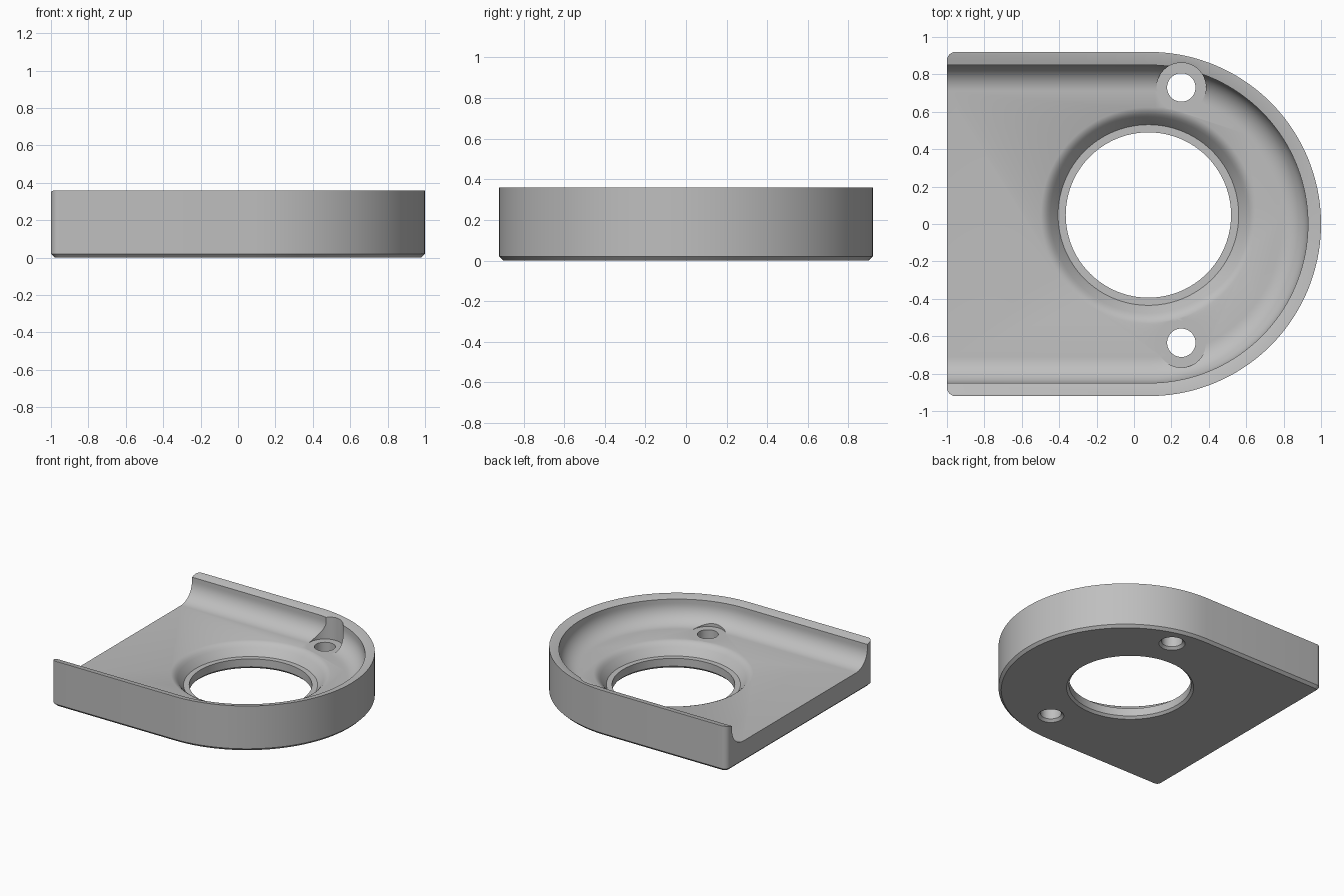
import bpy, bmesh
from math import sin, cos, pi, radians

cube = bpy.data.objects.get("Cube")
if cube:
    bpy.data.objects.remove(cube, do_unlink=True)

grey = bpy.data.materials.new("plain grey")
grey.use_nodes = True
colour = (0.52, 0.52, 0.52, 1)
grey.diffuse_color = colour
grey.node_tree.nodes["Principled BSDF"].inputs["Base Color"].default_value = colour

ARC_X = 0.08      # centre of the rounded end
FLOOR = 0.17
RIM = 0.36


def arc(cx, cy, r, start, end, steps):
    """Points on a circular arc, angles in degrees."""
    angles = [radians(start + (end - start) * i / steps) for i in range(steps + 1)]
    return [(cx + r * cos(a), cy + r * sin(a)) for a in angles]


def loft(name, loops):
    """Closed solid through a stack of (outline, z) loops."""
    bm = bmesh.new()
    rings = [[bm.verts.new((x, y, z)) for x, y in pts] for pts, z in loops]
    for low, high in zip(rings, rings[1:]):
        for i in range(len(low)):
            j = (i + 1) % len(low)
            bm.faces.new((low[i], low[j], high[j], high[i]))
    bm.faces.new(rings[0][::-1])
    bm.faces.new(rings[-1])
    bmesh.ops.recalc_face_normals(bm, faces=bm.faces)
    mesh = bpy.data.meshes.new(name)
    bm.to_mesh(mesh)
    bm.free()
    mesh.materials.append(grey)
    obj = bpy.data.objects.new(name, mesh)
    bpy.context.collection.objects.link(obj)
    return obj


def tray_outline(half, back, corner):
    """Rounded end at +x, straight sides, two small corners at the back."""
    pts = arc(ARC_X, 0, half, -90, 90, 72)
    pts += arc(back + corner, half - corner, corner, 90, 180, 6)
    pts += arc(back + corner, corner - half, corner, 180, 270, 6)
    return pts


def turned(name, x, y, profile, steps):
    """Round solid from a (radius, z) profile."""
    return loft(name, [(arc(x, y, r, 0, 360 * (1 - 1 / steps), steps - 1), z)
                       for r, z in profile])


def cut(obj, cutter):
    cutter.hide_render = True
    mod = obj.modifiers.new("cut", "BOOLEAN")
    mod.operation = "DIFFERENCE"
    mod.solver = "EXACT"
    mod.object = cutter
    bpy.context.view_layer.objects.active = obj
    bpy.ops.object.modifier_apply(modifier=mod.name)
    bpy.data.objects.remove(cutter, do_unlink=True)


# Outer body with a chamfered underside
body = loft("tray_body", [(tray_outline(0.9, -0.98, 0.03), 0),
                          (tray_outline(0.92, -1, 0.045), 0.02),
                          (tray_outline(0.92, -1, 0.045), RIM)])

# Pocket: flat floor, filleted wall, slightly sloped rim, open at the back
FILLET = 0.14
section = [(0.85 - FILLET + x, FLOOR + FILLET + z)
           for x, z in arc(0, 0, FILLET, -90, 0, 12)]
section += [(0.85, 0.342), (0.912, RIM), (0.98, 0.38)]
cut(body, loft("pocket_cutter", [(tray_outline(h, -1.3, 0.02), z) for h, z in section]))

# Large bore: bottom chamfer, ledge, sloped wall rounded over into the floor
bore = [(0.48, -0.02), (0.442, 0.018), (0.442, 0.08), (0.483, 0.08),
        (0.525, 0.135), (0.54, 0.151), (0.555, 0.162), (0.575, FLOOR), (0.575, 0.2)]
cut(body, turned("bore_cutter", 0.077, 0.048, bore, 96))

# Screw holes with a spot face cut into the wall fillet
for y in (0.73, -0.635):
    cut(body, turned("spot_face_cutter", 0.253, y, [(0.132, FLOOR), (0.132, 0.5)], 48))
    hole = [(0.115, -0.02), (0.076, 0.019), (0.076, 0.3)]
    cut(body, turned("screw_hole_cutter", 0.253, y, hole, 40))

# Smooth curves, crisp edges
bpy.ops.object.select_all(action="DESELECT")
body.select_set(True)
bpy.context.view_layer.objects.active = body
bpy.ops.object.shade_smooth_by_angle(angle=radians(28))
